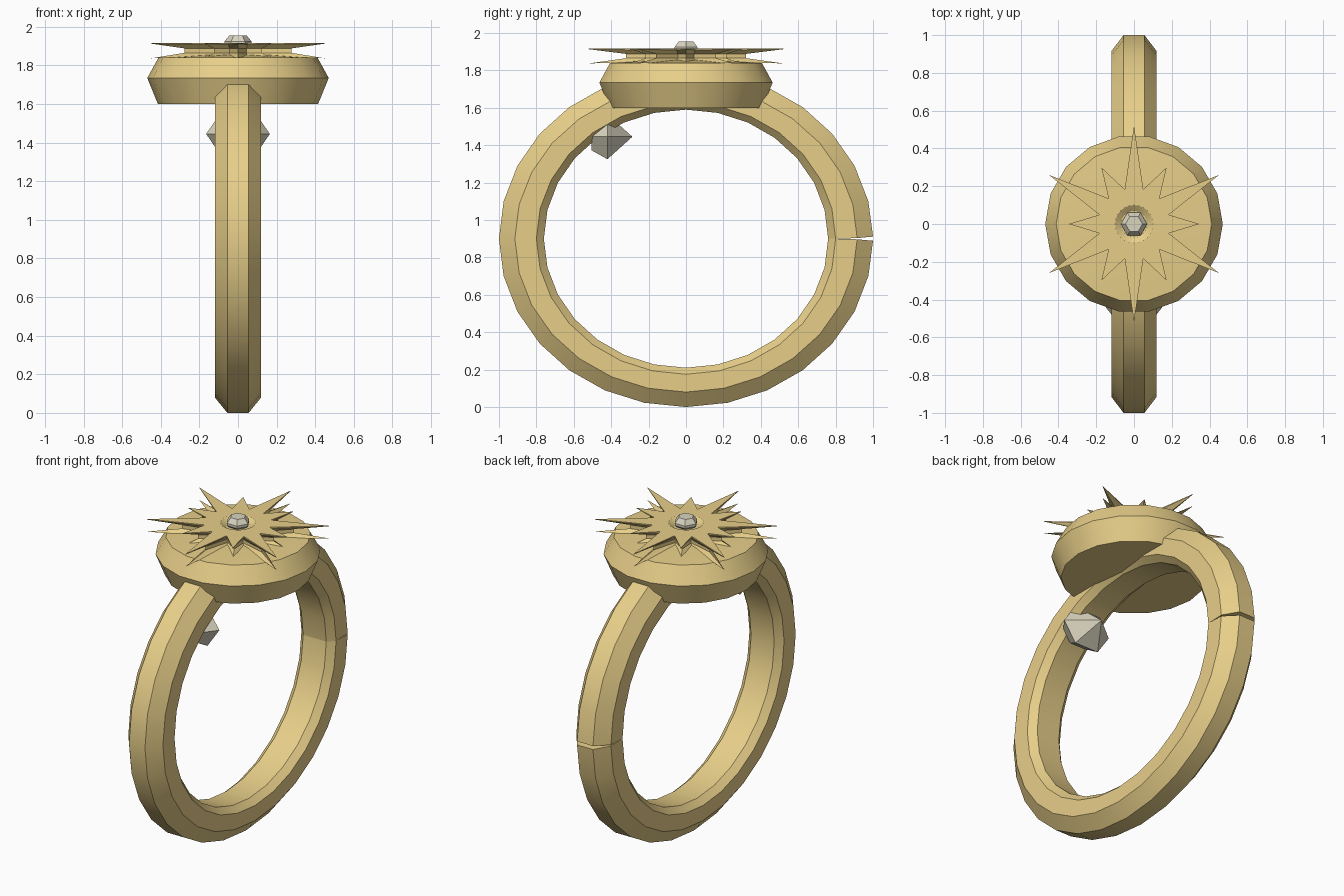
import bpy, bmesh
from math import sin, cos, pi, radians

if "Cube" in bpy.data.objects:
    bpy.data.objects.remove(bpy.data.objects["Cube"])


def material(name, color):
    m = bpy.data.materials.new(name)
    m.diffuse_color = color
    m.use_nodes = True
    m.node_tree.nodes["Principled BSDF"].inputs["Base Color"].default_value = m.diffuse_color
    return m


gold = material("gold", (0.80, 0.62, 0.25, 1))
stone = material("pale_stone", (0.70, 0.66, 0.52, 1))


def loft(name, loops, mat, wrap=False, caps=True):
    """Skin a list of closed point loops of equal length."""
    bm = bmesh.new()
    rings = [[bm.verts.new(p) for p in loop] for loop in loops]
    n = len(rings[0])
    pairs = list(zip(rings, rings[1:]))
    if wrap:
        pairs.append((rings[-1], rings[0]))
    for a, b in pairs:
        for i in range(n):
            j = (i + 1) % n
            bm.faces.new((a[i], a[j], b[j], b[i]))
    if caps:
        bm.faces.new(rings[0])
        bm.faces.new(rings[-1])
    bmesh.ops.remove_doubles(bm, verts=bm.verts, dist=1e-5)
    bmesh.ops.recalc_face_normals(bm, faces=bm.faces)
    me = bpy.data.meshes.new(name)
    bm.to_mesh(me)
    bm.free()
    ob = bpy.data.objects.new(name, me)
    bpy.context.collection.objects.link(ob)
    me.materials.append(mat)
    bpy.context.view_layer.objects.active = ob
    ob.select_set(True)
    bpy.ops.object.shade_smooth_by_angle(angle=radians(25))
    ob.select_set(False)
    return ob


def circle(r, z, n):
    return [(r * cos(2 * pi * i / n), r * sin(2 * pi * i / n), z) for i in range(n)]


# Finger band: chamfered section swept round an ellipse, split at +y
half = [(0.055, 1.0, 0.90), (0.12, 0.915, 0.82), (0.12, 0.80, 0.725), (0.08, 0.76, 0.69)]
section = half + [(-x, a, b) for x, a, b in reversed(half)]
SEG = 28
loops = []
for k in range(SEG + 1):
    t = 2 * pi * k / SEG
    gap = 0.011 if k == 0 else (-0.011 if k == SEG else 0)
    loops.append([(x, a * cos(t), 0.9 + b * sin(t) + gap * max(0, (a - 0.88) / 0.12))
                  for x, a, b in section])
loft("finger_band", loops, gold)

# Round bezel disc
loft("bezel_disc", [circle(0.415, 1.60, 18), circle(0.47, 1.735, 18),
                    circle(0.412, 1.84, 18), circle(0.19, 1.855, 18)], gold)


# Twelve-pointed star: two spiked plates joined by a smaller core
def star(long_r, short_r, valley, z, tip_z):
    pts = []
    for i in range(24):
        a = pi / 2 + i * pi / 12
        r = valley if i % 2 else (long_r if i % 4 == 0 else short_r)
        pts.append((r * cos(a), r * sin(a), z if i % 2 else tip_z))
    return pts


def ring24(r, z):
    return [(r * cos(pi / 2 + i * pi / 12), r * sin(pi / 2 + i * pi / 12), z) for i in range(24)]


loft("star_ornament", [
    star(0.30, 0.24, 0.15, 1.85, 1.85),
    star(0.52, 0.345, 0.19, 1.847, 1.837),
    star(0.32, 0.25, 0.17, 1.865, 1.865),
    star(0.32, 0.25, 0.17, 1.888, 1.888),
    star(0.52, 0.345, 0.19, 1.908, 1.913),
    star(0.52, 0.345, 0.19, 1.916, 1.916),
    ring24(0.10, 1.916),
    ring24(0.07, 1.895),
], gold)


# Hexagonal cut stones: table, girdle and point
def gem(name, levels):
    return loft(name, [circle(r, z, 6) for r, z in levels], stone)


gem("top_stone", [(0.045, 1.955), (0.07, 1.925), (0.07, 1.91), (0.012, 1.86)])

inner = gem("inner_stone", [(0.10, -0.085), (0.165, 0), (0.004, 0.13)])
inner.rotation_euler = (radians(-90), 0, 0)
inner.scale = (1, 0.84, 1)
inner.location = (0, -0.42, 1.445)
